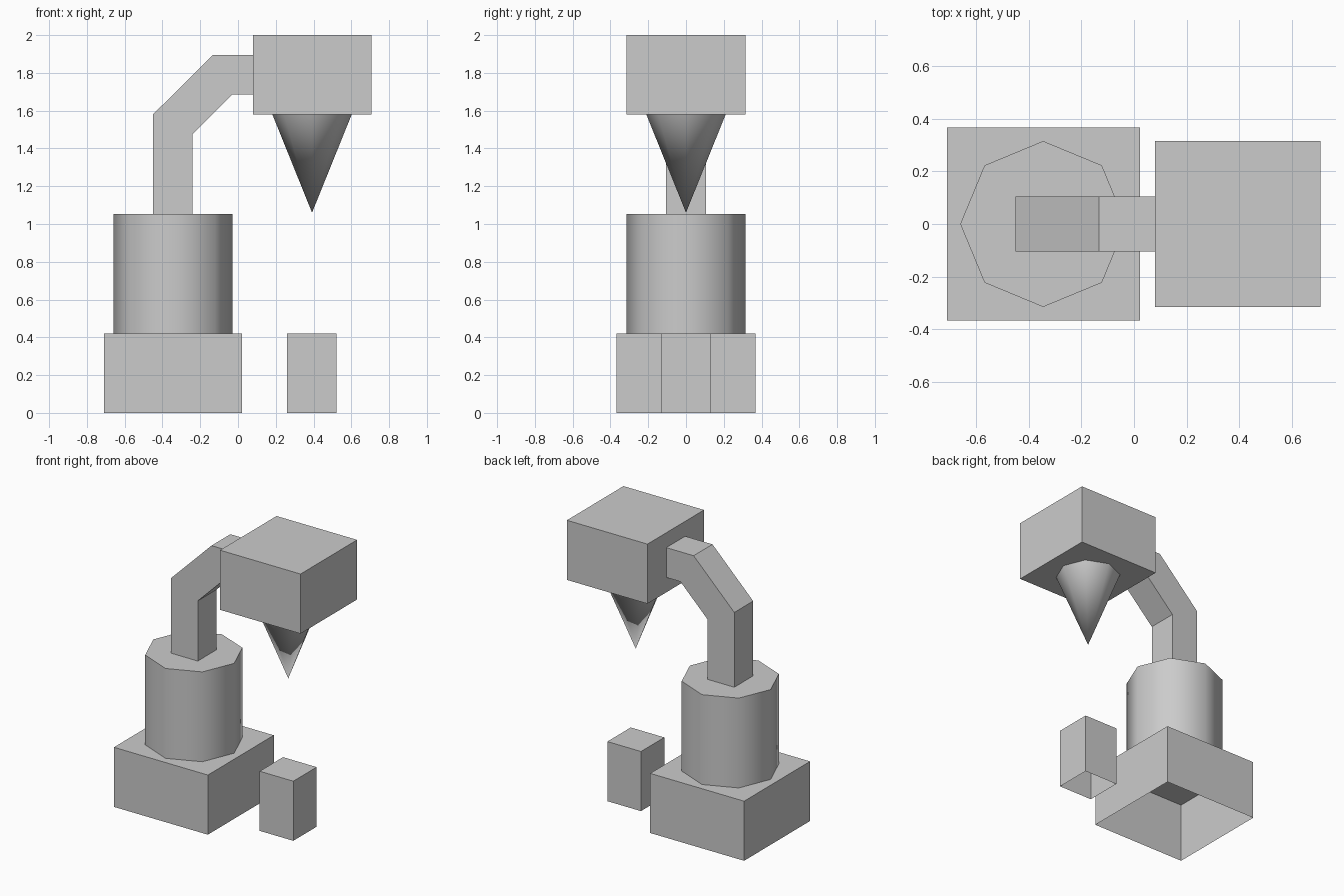
import bpy, bmesh, math
from mathutils import Matrix, Vector

if "Cube" in bpy.data.objects:
    bpy.data.objects.remove(bpy.data.objects["Cube"])


def finish(name, bm, smooth=False):
    bmesh.ops.recalc_face_normals(bm, faces=bm.faces)
    mesh = bpy.data.meshes.new(name)
    bm.to_mesh(mesh)
    bm.free()
    ob = bpy.data.objects.new(name, mesh)
    bpy.context.collection.objects.link(ob)
    if smooth:
        bpy.ops.object.select_all(action='DESELECT')
        ob.select_set(True)
        bpy.context.view_layer.objects.active = ob
        bpy.ops.object.shade_smooth_by_angle(angle=math.radians(50))
    return ob


def box(name, lo, hi, open_bottom=False):
    lo, hi = Vector(lo), Vector(hi)
    bm = bmesh.new()
    bmesh.ops.create_cube(bm, size=1, matrix=Matrix.Translation((lo + hi) / 2)
                          @ Matrix.Diagonal((*(hi - lo), 1)))
    if open_bottom:
        bm.normal_update()
        bottom = [f for f in bm.faces if f.normal.z < -0.9]
        bmesh.ops.delete(bm, geom=bottom, context='FACES_ONLY')
    return finish(name, bm)


def round_part(name, x, z0, z1, r0, r1):
    bm = bmesh.new()
    bmesh.ops.create_cone(bm, cap_ends=True, segments=8, radius1=r0, radius2=r1,
                          depth=z1 - z0,
                          matrix=Matrix.Translation((x, 0, (z0 + z1) / 2)))
    bmesh.ops.remove_doubles(bm, verts=bm.verts, dist=1e-4)
    return finish(name, bm, smooth=True)


# Hollow plinth and small block, open underneath
box("base", (-0.71, -0.367, 0), (0.022, 0.367, 0.42), open_bottom=True)
box("small_block", (0.26, -0.13, 0), (0.522, 0.13, 0.42), open_bottom=True)

# Eight-sided column
round_part("column", -0.345, 0.42, 1.053, 0.315, 0.315)

# Bent square arm, side profile extruded across y
profile = [(-0.45, 1.053), (-0.45, 1.58), (-0.133, 1.895), (0.08, 1.895),
           (0.08, 1.685), (-0.03, 1.685), (-0.24, 1.477), (-0.24, 1.053)]
bm = bmesh.new()
face = bm.faces.new([bm.verts.new((x, -0.105, z)) for x, z in profile])
ext = bmesh.ops.extrude_face_region(bm, geom=[face], use_keep_orig=True)
bmesh.ops.translate(bm, vec=(0, 0.21, 0),
                    verts=[v for v in ext["geom"] if isinstance(v, bmesh.types.BMVert)])
finish("arm", bm)

# Head with pointed tip below
box("head", (0.08, -0.315, 1.58), (0.708, 0.315, 2.0))
round_part("cone_tip", 0.392, 1.06, 1.58, 0.0, 0.21)
